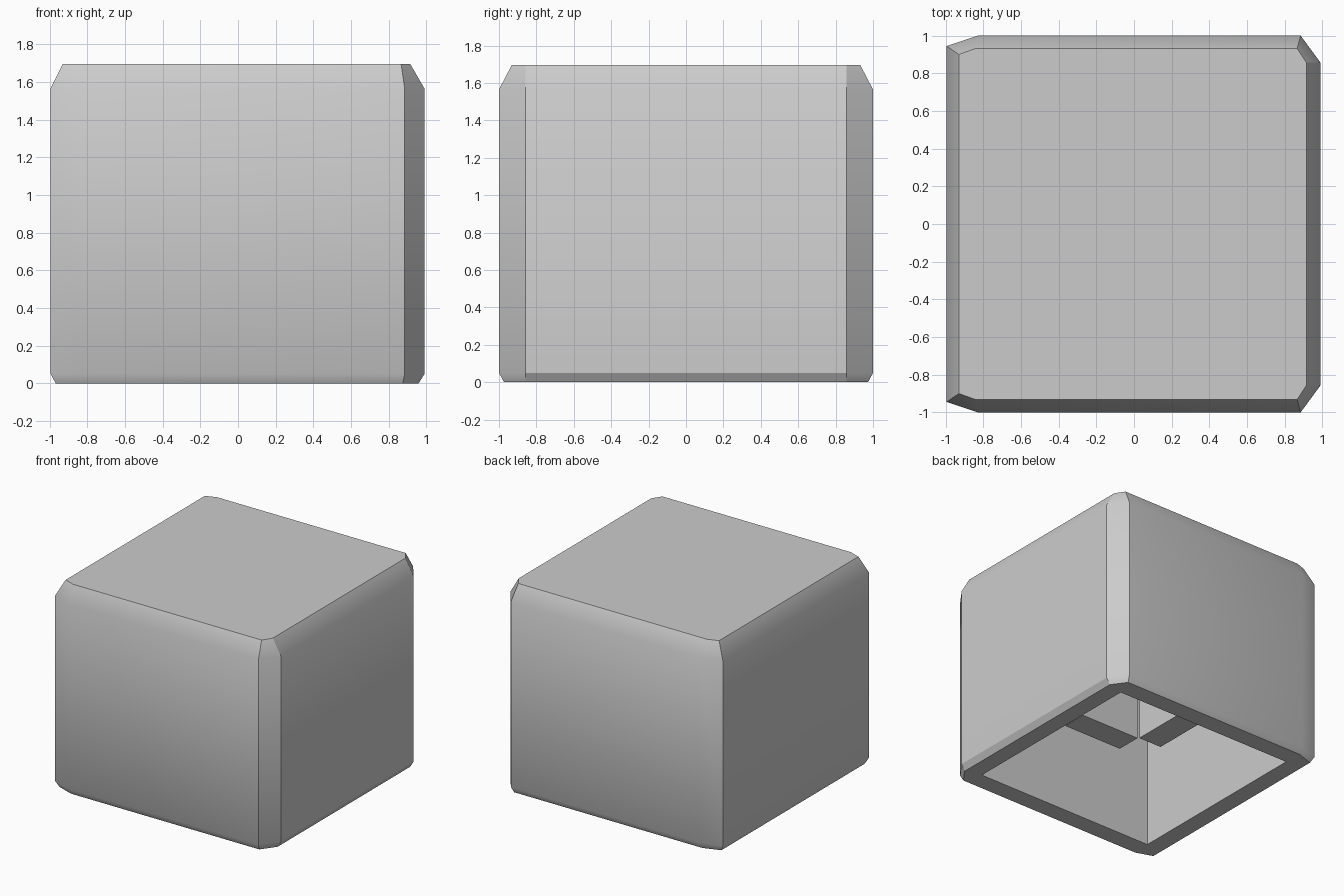
import bpy, bmesh, math

cube = bpy.data.objects.get("Cube")
if cube:
    bpy.data.objects.remove(cube, do_unlink=True)

# Single plain grey
GREY = (0.6, 0.6, 0.6, 1.0)
mat = bpy.data.materials.new("plain_grey")
mat.use_nodes = True
mat.diffuse_color = GREY
mat.node_tree.nodes["Principled BSDF"].inputs["Base Color"].default_value = GREY


def finish(bm, name):
    bmesh.ops.recalc_face_normals(bm, faces=bm.faces)
    mesh = bpy.data.meshes.new(name)
    bm.to_mesh(mesh)
    bm.free()
    mesh.materials.append(mat)
    obj = bpy.data.objects.new(name, mesh)
    bpy.context.collection.objects.link(obj)
    return obj


def ring(bm, z, quarter):
    """Half outline on the +y side, mirrored to -y, as one loop of vertices."""
    outline = quarter + [(x, -y) for x, y in reversed(quarter)]
    return [bm.verts.new((x, y, z)) for x, y in outline]


# Hollow cap: outer skin with bevelled edges, flat rim, then the cavity
HOLE, CEILING = 0.82, 1.52
hole = [(HOLE, HOLE), (HOLE, HOLE), (-HOLE, HOLE), (-HOLE, HOLE)]
side = [(0.99, 0.857), (0.885, 1.0), (-0.83, 1.0), (-0.995, 0.945)]
foot = [(0.959, 0.857), (0.875, 0.973), (-0.83, 0.973), (-0.968, 0.925)]
crown = [(0.915, 0.857), (0.866, 0.932), (-0.84, 0.932), (-0.93, 0.9)]

bm = bmesh.new()
levels = [(1.695, crown), (1.565, side), (0.05, side), (0, foot),
          (0, hole), (CEILING, hole)]
rings = [ring(bm, z, pts) for z, pts in levels]
for upper, lower in zip(rings, rings[1:]):
    for i in range(len(upper)):
        j = (i + 1) % len(upper)
        bm.faces.new((upper[i], upper[j], lower[j], lower[i]))
bm.faces.new(rings[0])
bm.faces.new(rings[-1])
bmesh.ops.remove_doubles(bm, verts=bm.verts, dist=0.0001)
cap = finish(bm, "hollow_cap")
bpy.ops.object.select_all(action="DESELECT")
cap.select_set(True)
bpy.context.view_layer.objects.active = cap
bpy.ops.object.shade_smooth_by_angle(angle=math.radians(30))

# Four socket walls hanging from the ceiling, open at the corners
INNER, THICK, BOTTOM = 0.28, 0.21, 0.49
height = CEILING - BOTTOM
for name, dx, dy in (("front", 0, -1), ("back", 0, 1), ("left", 1, 0), ("right", -1, 0)):
    bm = bmesh.new()
    bmesh.ops.create_cube(bm, size=1)
    length = 2 * INNER - 0.02
    bmesh.ops.scale(bm, verts=bm.verts,
                    vec=(THICK if dx else length, THICK if dy else length, height))
    reach = INNER + THICK / 2
    bmesh.ops.translate(bm, verts=bm.verts,
                        vec=(dx * reach, dy * reach, BOTTOM + height / 2))
    finish(bm, "socket_wall_" + name)
